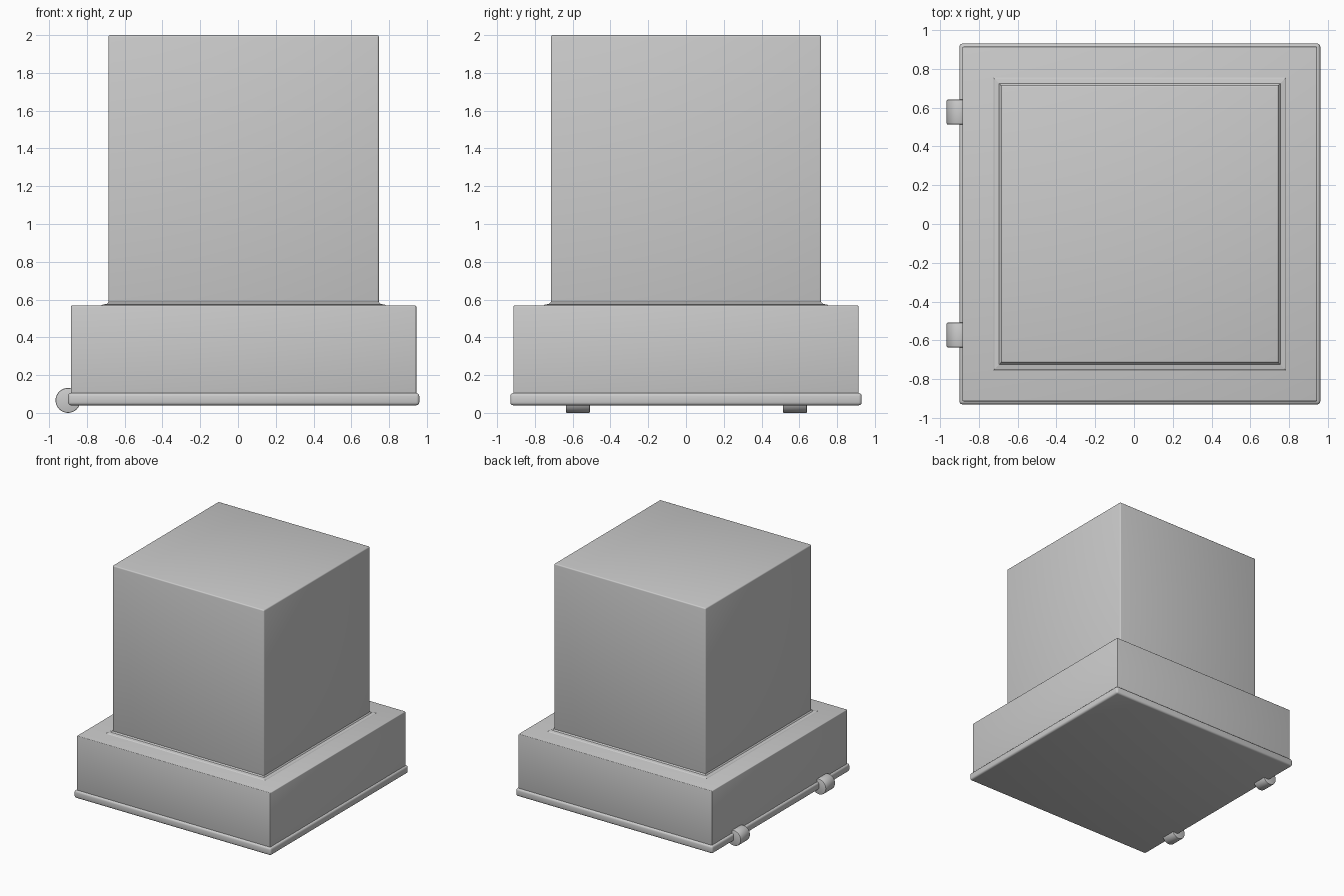
import bpy, bmesh, math

if "Cube" in bpy.data.objects:
    bpy.data.objects.remove(bpy.data.objects["Cube"])

CX = 0.03  # the box is shifted because the hinges stick out on the left


def finish(obj, bevel, segments=3):
    mod = obj.modifiers.new("bevel", 'BEVEL')
    mod.width = bevel
    mod.segments = segments
    mod.limit_method = 'ANGLE'
    mod.angle_limit = math.radians(40)
    bpy.context.view_layer.objects.active = obj
    bpy.ops.object.select_all(action='DESELECT')
    obj.select_set(True)
    bpy.ops.object.modifier_apply(modifier=mod.name)
    bpy.ops.object.shade_smooth_by_angle(angle=math.radians(35))


def block(name, half, z0, z1, bevel):
    bpy.ops.mesh.primitive_cube_add(size=1, location=(CX, 0, (z0 + z1) / 2))
    obj = bpy.context.object
    obj.name = name
    obj.scale = (2 * half, 2 * half, z1 - z0)
    bpy.ops.object.transform_apply(location=False, rotation=False, scale=True)
    finish(obj, bevel)


def square_loft(name, rings):
    bm = bmesh.new()
    loops = [[bm.verts.new((CX + sx * h, sy * h, z))
              for sx, sy in ((-1, -1), (1, -1), (1, 1), (-1, 1))] for h, z in rings]
    for a, b in zip(loops, loops[1:]):
        for i in range(4):
            j = (i + 1) % 4
            bm.faces.new((a[i], a[j], b[j], b[i]))
    mesh = bpy.data.meshes.new(name)
    bm.to_mesh(mesh)
    bm.free()
    bpy.context.collection.objects.link(bpy.data.objects.new(name, mesh))


# Flat bottom lid with rounded rim
block("bottom_lid", 0.93, 0.04, 0.105, 0.016)

# Wide lower body and tall upper body
block("lower_body", 0.914, 0.095, 0.568, 0.006)
block("upper_body", 0.716, 0.55, 2.0, 0.01)

# Shallow flare where the upper body meets the lower one
square_loft("base_flare", [(0.755, 0.567), (0.748, 0.573), (0.725, 0.577), (0.715, 0.588)])

# Hinge barrels on the left side
for label, y in (("front", -0.572), ("back", 0.577)):
    bpy.ops.mesh.primitive_cylinder_add(vertices=32, radius=0.066, depth=0.128,
                                        location=(-0.9, y, 0.066),
                                        rotation=(math.pi / 2, 0, 0))
    bpy.context.object.name = label + "_hinge"
    finish(bpy.context.object, 0.006, 2)
